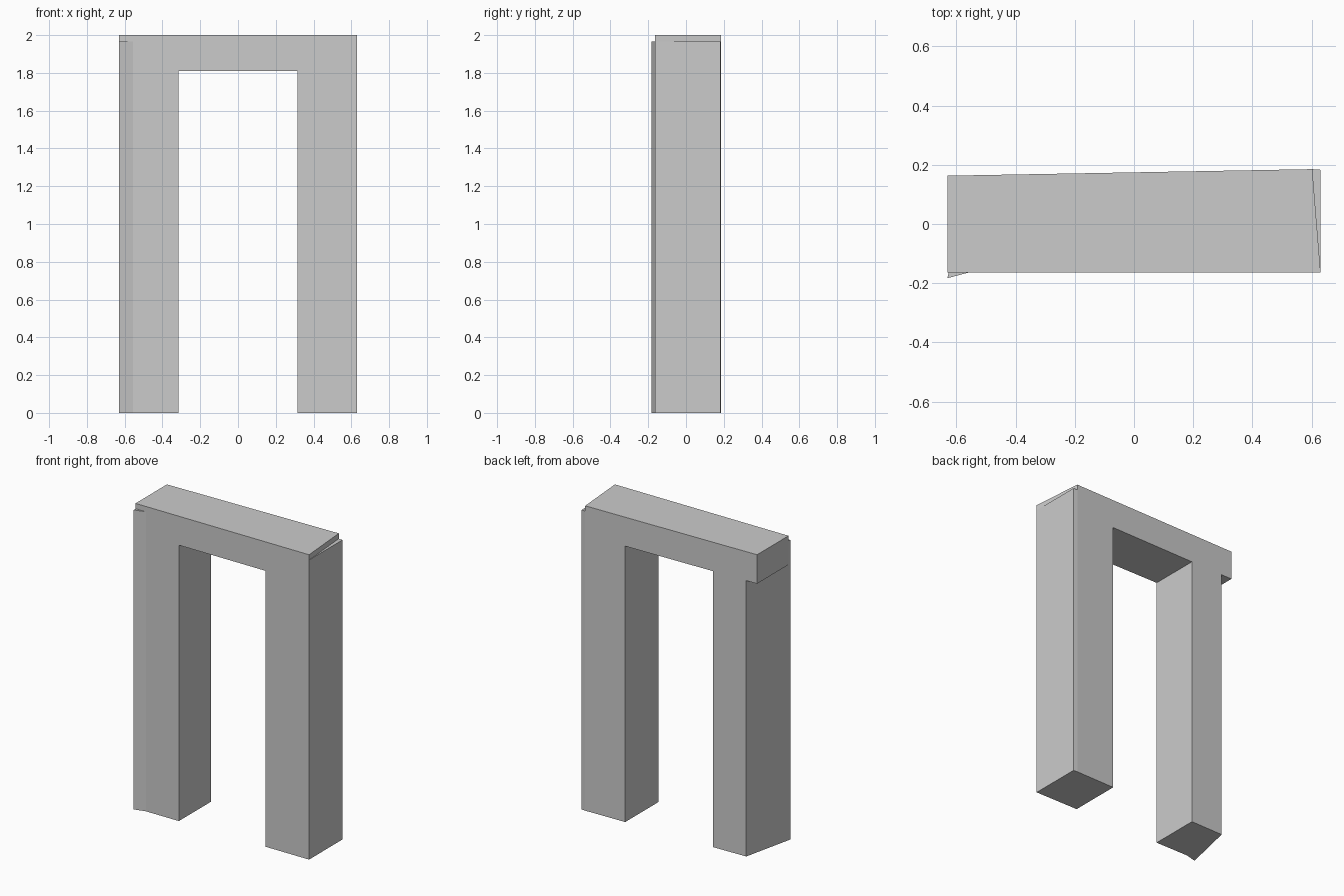
import bpy
import bmesh

cube = bpy.data.objects.get("Cube")
if cube:
    bpy.data.objects.remove(cube, do_unlink=True)

# Plain grey stone
GREY = (0.6, 0.6, 0.6, 1.0)
stone = bpy.data.materials.new("grey_stone")
stone.use_nodes = True
stone.diffuse_color = GREY
bsdf = next(n for n in stone.node_tree.nodes if n.type == "BSDF_PRINCIPLED")
bsdf.inputs["Base Color"].default_value = GREY

FRONT = -0.163
INNER = 0.315
OUTER = 0.63


def back(x):
    """Depth of the slightly skewed rear wall at x."""
    return 0.163 + 0.018 * (x + OUTER)


def block(name, footprint, bottom, top):
    """Upright prism raised from a counter-clockwise footprint."""
    bm = bmesh.new()
    base = bm.faces.new([bm.verts.new((x, y, bottom)) for x, y in footprint])
    raised = bmesh.ops.extrude_face_region(bm, geom=[base], use_keep_orig=True)
    verts = [v for v in raised["geom"] if isinstance(v, bmesh.types.BMVert)]
    bmesh.ops.translate(bm, verts=verts, vec=(0, 0, top - bottom))
    bmesh.ops.recalc_face_normals(bm, faces=bm.faces)
    mesh = bpy.data.meshes.new(name)
    bm.to_mesh(mesh)
    bm.free()
    mesh.materials.append(stone)
    obj = bpy.data.objects.new(name, mesh)
    bpy.context.collection.objects.link(obj)
    return obj


# Crossbeam with one slanted end
block("crossbeam",
      [(-OUTER, FRONT), (OUTER, FRONT), (0.602, back(0.602)), (-OUTER, back(-OUTER))],
      1.81, 2.0)

# Left leg, squared at its outer side
block("left_leg",
      [(INNER, FRONT), (OUTER, FRONT), (OUTER, 0.183), (0.602, back(0.602)),
       (INNER, back(INNER))],
      0.0, 1.965)

# Right leg, with a flared front corner and a tapering outer side
block("right_leg",
      [(-OUTER, -0.183), (-0.555, FRONT), (-INNER, FRONT), (-INNER, back(-INNER)),
       (-0.552, back(-0.552))],
      0.0, 1.965)
